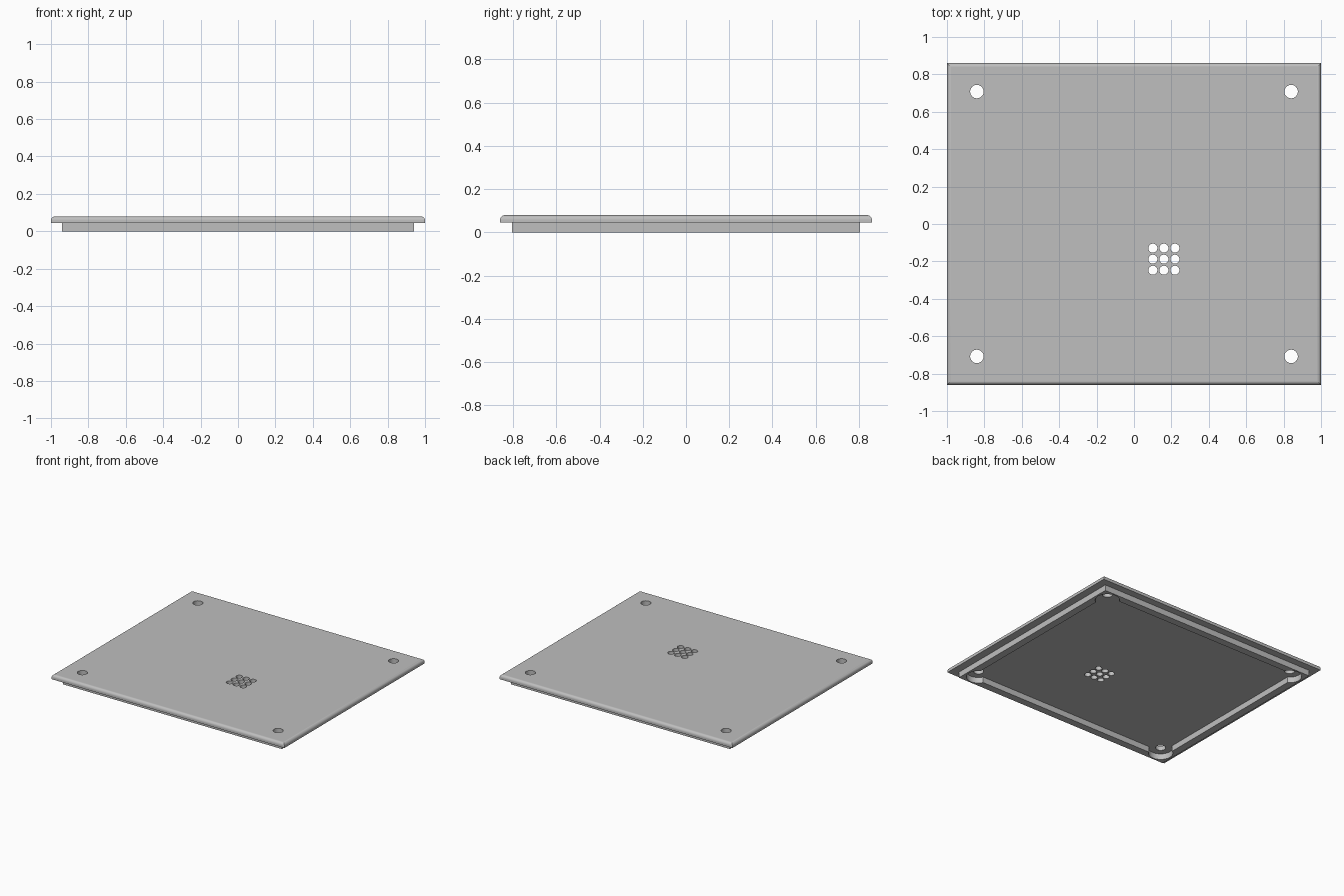
import bpy
import bmesh
import math
from mathutils import Matrix, Vector

cube = bpy.data.objects.get("Cube")
if cube:
    bpy.data.objects.remove(cube, do_unlink=True)

PLATE_X, PLATE_Y = 1.0, 0.86      # half sizes of the lid plate
RIM_X, RIM_Y = 0.94, 0.805        # half sizes of the locating rim
WALL = 0.057
STEP, TOP = 0.045, 0.08           # underside and top of the plate
CORNERS = [(sx * 0.84, sy * 0.708) for sx in (-1, 1) for sy in (-1, 1)]
VENTS = [(0.16 + i * 0.059, -0.188 + j * 0.059) for i in (-1, 0, 1) for j in (-1, 0, 1)]

grey = bpy.data.materials.new("matte_grey")
grey.use_nodes = True
grey.diffuse_color = (0.52, 0.52, 0.52, 1)
grey.node_tree.nodes["Principled BSDF"].inputs["Base Color"].default_value = grey.diffuse_color


def finish(bm, name):
    mesh = bpy.data.meshes.new(name)
    bm.to_mesh(mesh)
    bm.free()
    mesh.materials.append(grey)
    obj = bpy.data.objects.new(name, mesh)
    bpy.context.collection.objects.link(obj)
    return obj


def add_box(bm, hx, hy, z0, z1):
    mat = Matrix.Translation((0, 0, (z0 + z1) / 2)) @ Matrix.Diagonal((2 * hx, 2 * hy, z1 - z0, 1))
    bmesh.ops.create_cube(bm, size=1, matrix=mat)


def add_pins(bm, centres, radius):
    for x, y in centres:
        bmesh.ops.create_cone(bm, cap_ends=True, segments=40, radius1=radius, radius2=radius,
                              depth=0.4, matrix=Matrix.Translation(Vector((x, y, 0.04))))


def activate(obj):
    bpy.ops.object.select_all(action='DESELECT')
    obj.select_set(True)
    bpy.context.view_layer.objects.active = obj


def cut(obj, cutter):
    cutter.hide_render = True
    activate(obj)
    mod = obj.modifiers.new("cut", 'BOOLEAN')
    mod.operation = 'DIFFERENCE'
    mod.solver = 'EXACT'
    mod.object = cutter
    bpy.ops.object.modifier_apply(modifier=mod.name)
    bpy.data.objects.remove(cutter, do_unlink=True)


def smooth(obj):
    activate(obj)
    bpy.ops.object.shade_smooth_by_angle(angle=math.radians(30))
    obj.modifiers.new("even_shading", 'WEIGHTED_NORMAL').keep_sharp = True


# Lid plate with a rounded upper edge
bm = bmesh.new()
add_box(bm, PLATE_X, PLATE_Y, STEP, TOP)
top_edges = [e for e in bm.edges if all(v.co.z > TOP - 0.001 for v in e.verts)]
bmesh.ops.bevel(bm, geom=top_edges, offset=0.022, segments=6, profile=0.5, affect='EDGES')
plate = finish(bm, "lid_plate")

# Screw holes and the vent grid
bm = bmesh.new()
add_pins(bm, CORNERS, 0.036)
add_pins(bm, VENTS, 0.024)
cut(plate, finish(bm, "hole_cutter"))
smooth(plate)

# Locating rim under the plate
bm = bmesh.new()
add_box(bm, RIM_X, RIM_Y, 0, STEP)
rim = finish(bm, "locating_rim")

# Open the middle of the rim, then scoop a round pocket at each screw hole
bm = bmesh.new()
add_box(bm, RIM_X - WALL, RIM_Y - WALL, -0.1, 0.2)
cut(rim, finish(bm, "rim_cutter"))
bm = bmesh.new()
add_pins(bm, CORNERS, 0.086)
cut(rim, finish(bm, "pocket_cutter"))
smooth(rim)
